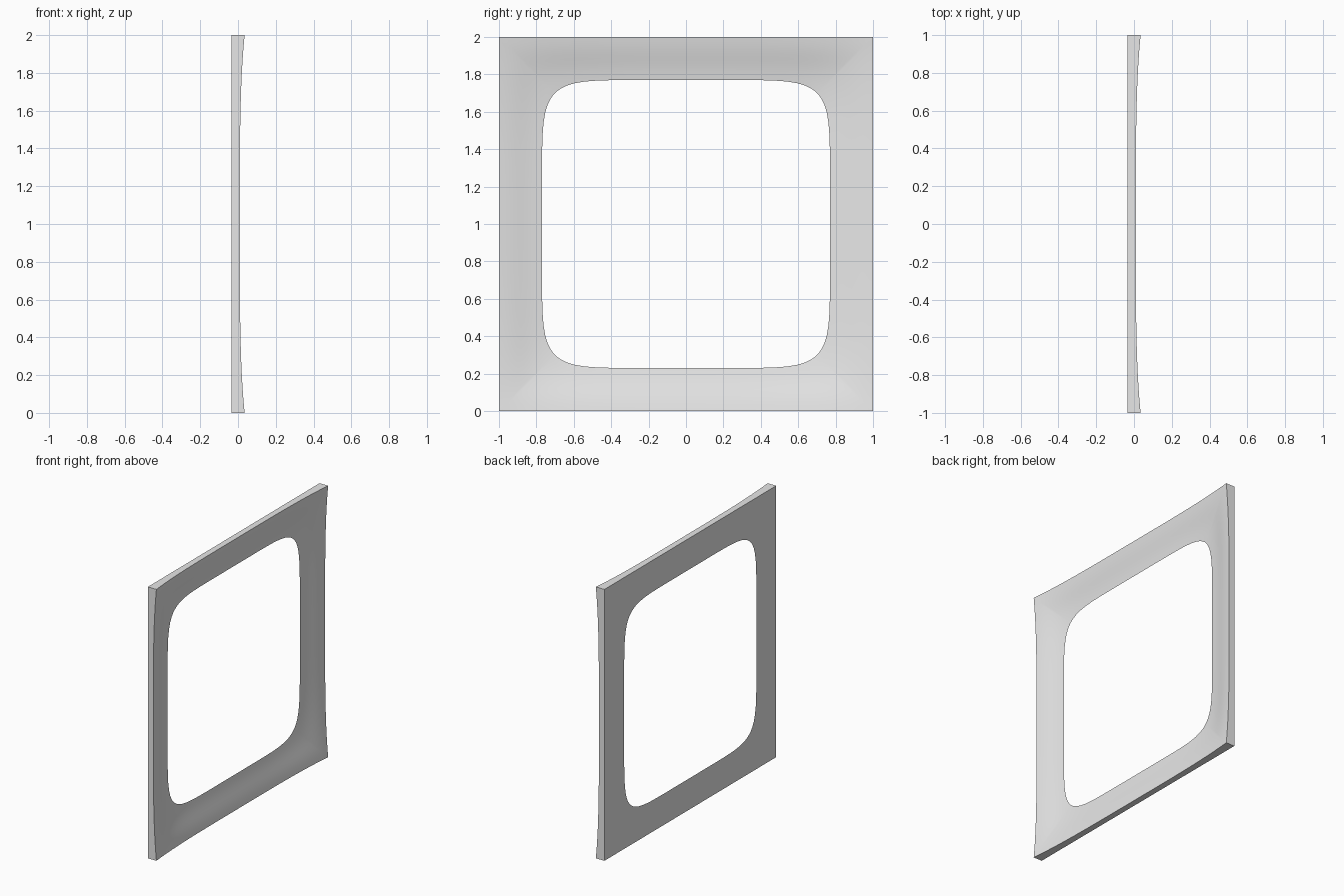
import bpy
import bmesh
import math

cube = bpy.data.objects.get("Cube")
if cube:
    bpy.data.objects.remove(cube, do_unlink=True)

BACK = -0.035      # plane of the flat back
OPENING = 0.77     # half width of the opening
ROUNDNESS = 7.3    # superellipse power of the opening
SIDE_STEPS = 24
RINGS = 10


def square_outline():
    """Points around a unit square, closer together towards its corners."""
    steps = [math.sin(math.pi / 2 * (2 * i / SIDE_STEPS - 1)) for i in range(SIDE_STEPS)]
    points = []
    for turn in range(4):
        for t in steps:
            a, b = 1, t
            for _ in range(turn):
                a, b = -b, a
            points.append((a, b))
    return points


def dished_ring(bm, outline, s):
    """One loop of the dished face: s = 0 at the opening, s = 1 at the rim."""
    slope = s - 0.04 * math.sin(2 * math.pi * s)
    ring = []
    for a, b in outline:
        inner = OPENING / (abs(a) ** ROUNDNESS + abs(b) ** ROUNDNESS) ** (1 / ROUNDNESS)
        scale = inner + (1 - inner) * s
        along = min(abs(a), abs(b))
        rim = 0.01 + 0.025 * along ** 4      # rim rises towards the corners
        x = BACK + (rim - BACK) * slope
        ring.append(bm.verts.new((x, a * scale, 1 + b * scale)))
    return ring


# Frame: flat back, straight outer walls, dished face thinning to the opening
bm = bmesh.new()
outline = square_outline()
rings = [dished_ring(bm, outline, i / RINGS) for i in range(RINGS + 1)]
rings.append([bm.verts.new((BACK, a, 1 + b)) for a, b in outline])
rings.append(rings[0])
for low, high in zip(rings, rings[1:]):
    for i in range(len(outline)):
        j = (i + 1) % len(outline)
        bm.faces.new((low[i], low[j], high[j], high[i]))
bmesh.ops.recalc_face_normals(bm, faces=bm.faces)

mesh = bpy.data.meshes.new("window_frame")
bm.to_mesh(mesh)
bm.free()
frame = bpy.data.objects.new("window_frame", mesh)
bpy.context.collection.objects.link(frame)

# Plain grey material
grey = bpy.data.materials.new("light_grey")
grey.use_nodes = True
colour = (0.8, 0.8, 0.8, 1)
grey.diffuse_color = colour
for node in grey.node_tree.nodes:
    if node.type == 'BSDF_PRINCIPLED':
        node.inputs["Base Color"].default_value = colour
mesh.materials.append(grey)

# Smooth face with crisp rims
bpy.ops.object.select_all(action='DESELECT')
frame.select_set(True)
bpy.context.view_layer.objects.active = frame
bpy.ops.object.shade_smooth_by_angle(angle=math.radians(30))
